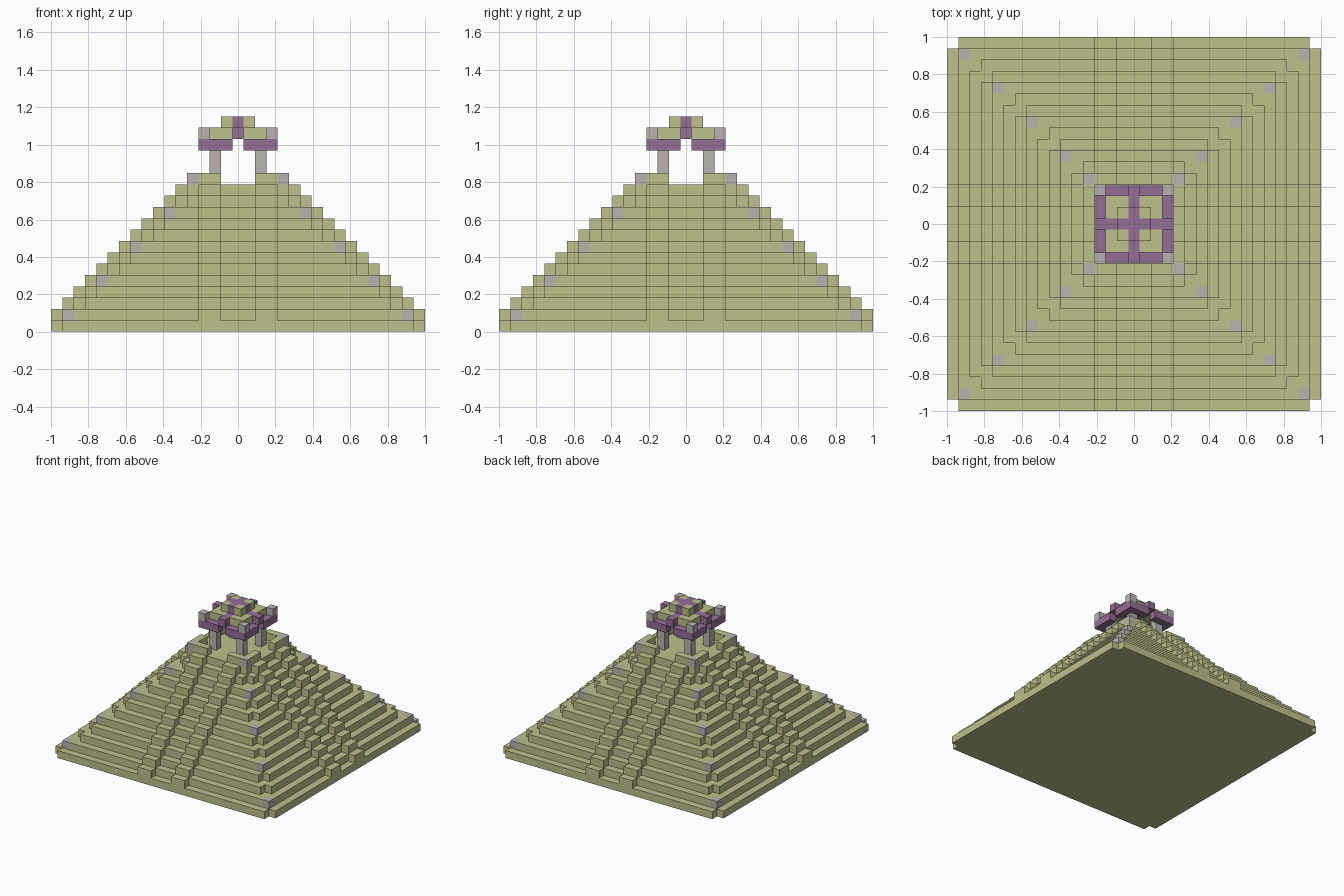
import bpy, bmesh

cube = bpy.data.objects.get("Cube")
if cube:
    bpy.data.objects.remove(cube, do_unlink=True)

U = 2 / 33  # edge length of one block


def material(name, rgb):
    m = bpy.data.materials.new(name)
    m.use_nodes = True
    color = (*rgb, 1)
    m.diffuse_color = color
    bsdf = next(n for n in m.node_tree.nodes if n.type == 'BSDF_PRINCIPLED')
    bsdf.inputs["Base Color"].default_value = color
    bsdf.inputs["Roughness"].default_value = 0.9
    return m


OLIVE = material("olive_stone", (0.51, 0.53, 0.26))
GREY = material("grey_stone", (0.48, 0.45, 0.43))
PURPLE = material("purple_stone", (0.29, 0.16, 0.30))


def turn(p, times):
    """Rotate a plan point by quarter turns."""
    x, y = p
    for _ in range(times):
        x, y = -y, x
    return x, y


def around(points):
    """Repeat a plan path on all four sides to make one closed outline."""
    path = [turn(p, t) for t in range(4) for p in points]
    return [p for i, p in enumerate(path) if p != path[i - 1]]


def rect(x0, y0, x1, y1):
    return [(x0, y0), (x1, y0), (x1, y1), (x0, y1)]


def build(name, mat, solids):
    """Extrude (outline, bottom, top) solids, in block units, into one object."""
    bm = bmesh.new()
    for outline, z0, z1 in solids:
        face = bm.faces.new([bm.verts.new((x * U, y * U, z0 * U)) for x, y in outline])
        new = bmesh.ops.extrude_face_region(bm, geom=[face], use_keep_orig=True)
        top = [g for g in new["geom"] if isinstance(g, bmesh.types.BMVert)]
        bmesh.ops.translate(bm, verts=top, vec=(0, 0, (z1 - z0) * U))
    bmesh.ops.recalc_face_normals(bm, faces=bm.faces)
    mesh = bpy.data.meshes.new(name)
    bm.to_mesh(mesh)
    bm.free()
    mesh.materials.append(mat)
    obj = bpy.data.objects.new(name, mesh)
    bpy.context.collection.objects.link(obj)
    return obj


def four(outline, z0, z1):
    """The same solid at all four quarter turns."""
    return [([turn(p, t) for p in outline], z0, z1) for t in range(4)]


def tier_side(h, rails):
    """One side of a notched tier, with the two raised stair rails."""
    c = h - 1
    side = [(-c, -c), (-c, -h)]
    if rails:
        left = [(-3.5, -h), (-3.5, -h - 1), (-1.5, -h - 1), (-1.5, -h)]
        side += left + [(-x, y) for x, y in reversed(left)]
    return side + [(c, -h)]


# Stepped tiers with notched corners and stair rails on every side
for k in range(13):
    h = 16.5 - k
    build(f"pyramid_tier_{k + 1}", OLIVE, [(around(tier_side(h, k > 0)), k, k + 1)])
    corner = four(rect(h - 1, h - 1, h, h), k, k + 1)
    if k % 3 == 1:
        build(f"corner_stones_{k + 1}", GREY, corner)
    elif k == 12:
        build("terrace_corners", OLIVE, corner)

# Low walls around the top terrace, with a grey block at each corner
build("terrace_walls", OLIVE,
      four(rect(1.5, 3.5, 3.5, 4.5), 13, 14) + four(rect(3.5, 1.5, 4.5, 3.5), 13, 14))
build("terrace_corner_stones", GREY, four(rect(3.5, 3.5, 4.5, 4.5), 13, 14))

# Shrine pillars and the beams that wrap each corner
build("shrine_pillars", GREY, four(rect(1.5, 1.5, 2.5, 2.5), 13, 17))
beam = [(0.5, 2.5), (2.5, 2.5), (2.5, 0.5), (3.5, 0.5), (3.5, 3.5), (0.5, 3.5)]
build("shrine_beams", PURPLE, four(beam, 16, 17))
build("beam_corner_blocks", GREY, four(rect(2.5, 2.5, 3.5, 3.5), 17, 18))


# Roof: a purple cross with olive panels between its arms, in two steps
def cross(reach):
    return around([(-0.5, -0.5), (-0.5, -reach), (0.5, -reach)])


build("roof_cross", PURPLE, [(cross(3.5), 17, 18)])
build("roof_panels", OLIVE, four(rect(0.5, 0.5, 2.5, 2.5), 17, 18))
build("roof_cap_cross", PURPLE, [(cross(1.5), 18, 19)])
build("roof_cap_panels", OLIVE, four(rect(0.5, 0.5, 1.5, 1.5), 18, 19))
